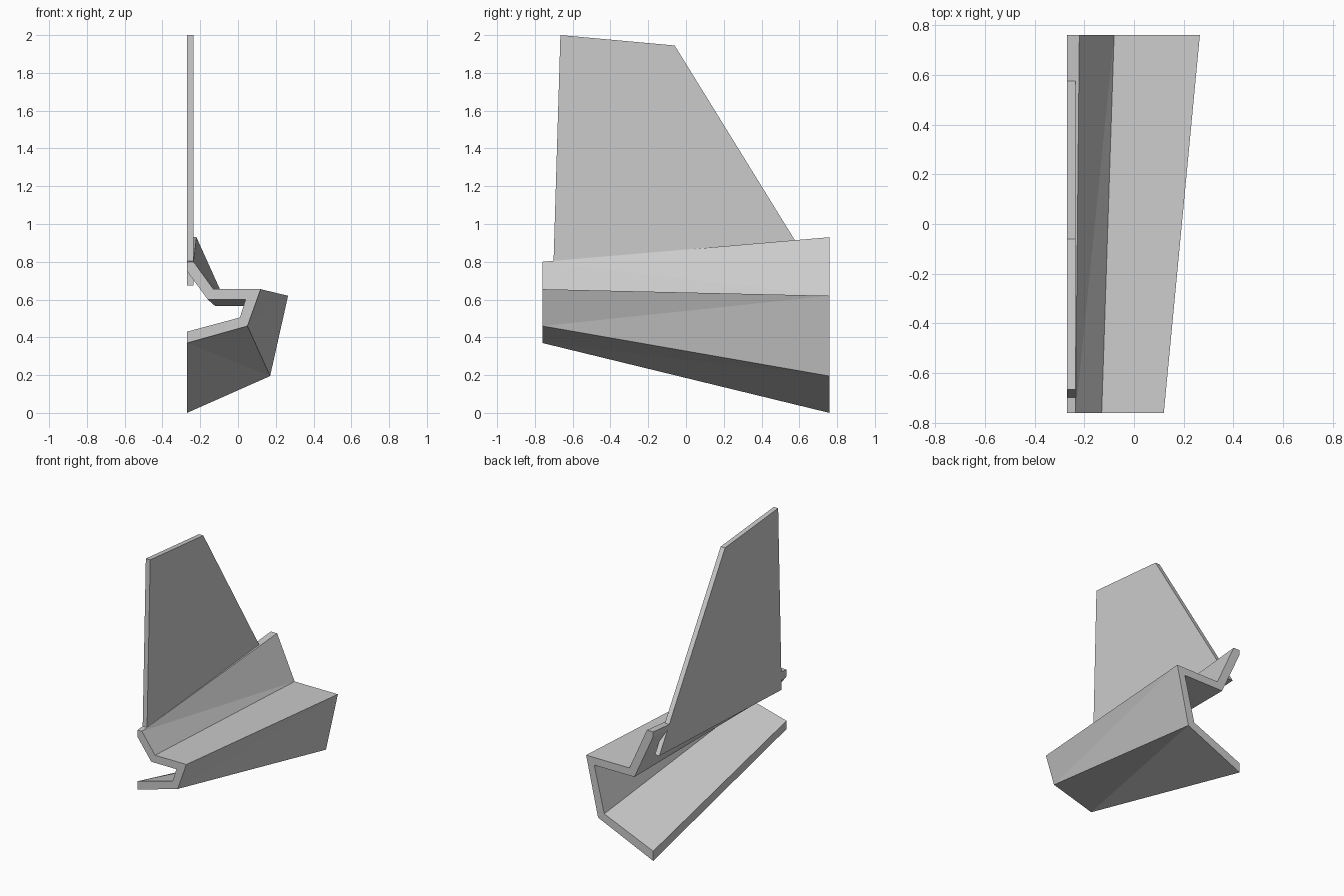
import bpy, bmesh

if "Cube" in bpy.data.objects:
    bpy.data.objects.remove(bpy.data.objects["Cube"])

grey = bpy.data.materials.new("light grey")
grey.diffuse_color = (0.6, 0.6, 0.6, 1)
grey.use_nodes = True
grey.node_tree.nodes["Principled BSDF"].inputs["Base Color"].default_value = grey.diffuse_color


def finish(name, bm):
    bmesh.ops.recalc_face_normals(bm, faces=bm.faces)
    mesh = bpy.data.meshes.new(name)
    bm.to_mesh(mesh)
    bm.free()
    mesh.materials.append(grey)
    bpy.context.collection.objects.link(bpy.data.objects.new(name, mesh))


def loft(name, start, end, flipped=()):
    """Join two matching outlines with triangulated sides and flat caps."""
    bm = bmesh.new()
    a = [bm.verts.new(p) for p in start]
    b = [bm.verts.new(p) for p in end]
    n = len(a)
    bm.faces.new(a)
    bm.faces.new(b)
    for i in range(n):
        j = (i + 1) % n
        if i in flipped:  # which way the twisted side folds
            bm.faces.new((a[i], a[j], b[i]))
            bm.faces.new((a[j], b[j], b[i]))
        else:
            bm.faces.new((a[i], a[j], b[j]))
            bm.faces.new((a[i], b[j], b[i]))
    finish(name, bm)


# Folded rail: front and back cross-sections (x, z), outer side then inner side
front = [(-.27, .80), (-.235, .80), (-.13, .655), (.12, .655), (.05, .46), (-.27, .37),
         (-.27, .43), (.01, .505), (.04, .60), (-.16, .60), (-.27, .75)]
back = [(-.27, .93), (-.22, .93), (-.08, .62), (.265, .62), (.17, .195), (-.27, 0),
        (-.27, .07), (.12, .235), (.20, .565), (-.12, .565), (-.27, .895)]
loft("folded_rail",
     [(x, -.76, z) for x, z in front],
     [(x, .76, z) for x, z in back], flipped=(3, 4, 9))

# Upright fin: thin plate reaching down behind the rail wall
fin = [(-.705, .675), (-.665, 2.0), (-.06, 1.945), (.69, .73)]
loft("upright_fin",
     [(-.27, y, z) for y, z in fin],
     [(-.235, y, z) for y, z in fin])
